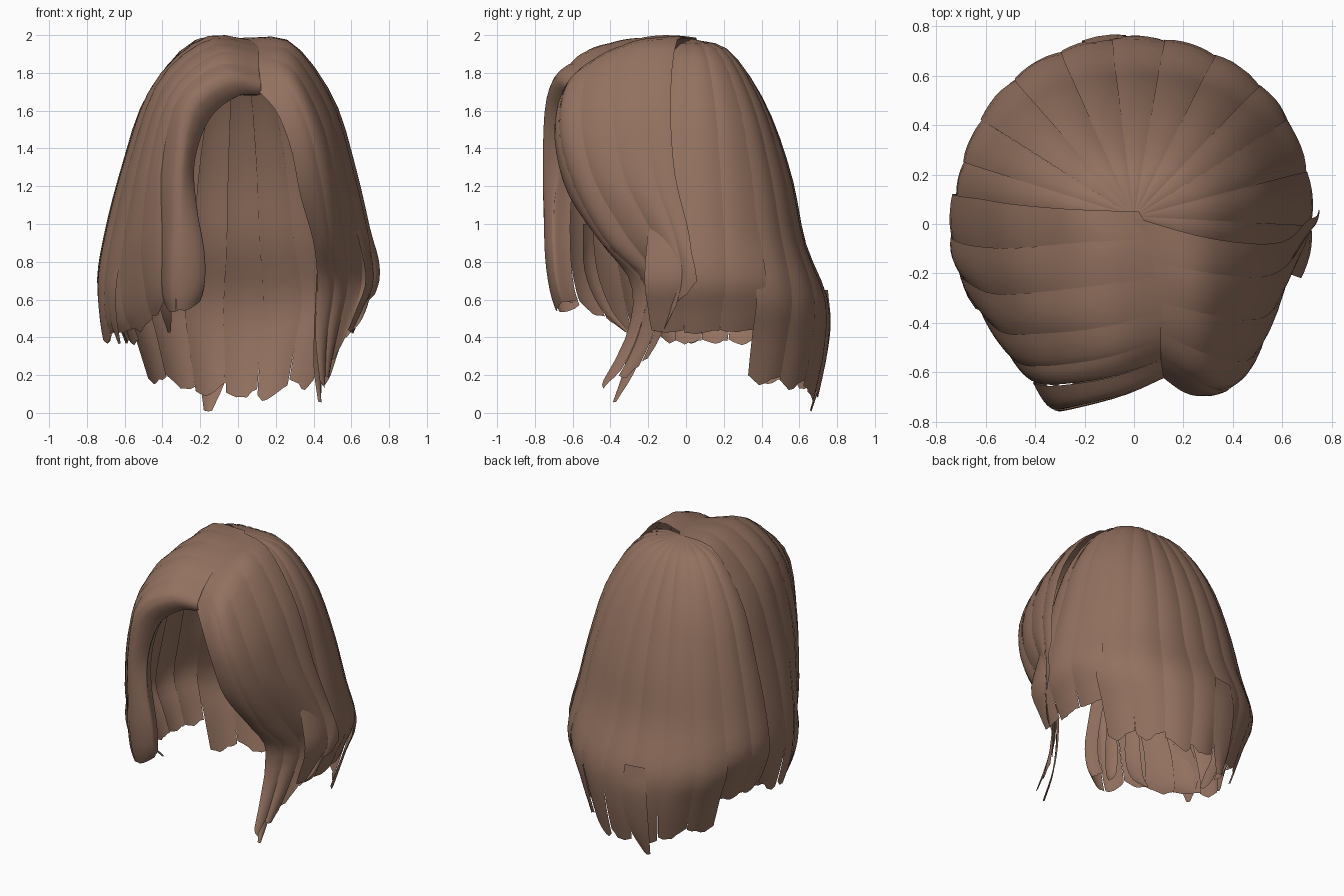
import bpy, bmesh, math, random
from mathutils import Vector

random.seed(4)
if "Cube" in bpy.data.objects:
    bpy.data.objects.remove(bpy.data.objects["Cube"])

BROWN = (0.29, 0.165, 0.115, 1)
hair = bpy.data.materials.new("warm brown hair")
hair.use_nodes = True
hair.diffuse_color = BROWN
shader = next(n for n in hair.node_tree.nodes if n.type == 'BSDF_PRINCIPLED')
shader.inputs["Base Color"].default_value = BROWN
shader.inputs["Roughness"].default_value = 0.8


def spline(points, t):
    """Smooth curve through all points, t from 0 to 1."""
    last = len(points) - 1
    t = min(max(t, 0), 1) * last
    i = min(int(t), last - 1)
    f = t - i
    b, c = points[i], points[i + 1]
    a = points[i - 1] if i else b * 2 - c
    d = points[i + 2] if i + 2 <= last else c * 2 - b
    return b + (c - a) * (f / 2) + (a * 2 - b * 5 + c * 4 - d) * (f * f / 2) \
        + (b * 3 - a - c * 3 + d) * (f ** 3 / 2)


def vectors(rows):
    return [[Vector(p) for p in row] for row in rows]


def outward(p):
    return Vector((p.x, p.y, max(p.z - 1.2, 0))).normalized()


def locks(name, guides, count, lap=0.1, jag=0.1, taper=0.12, lift=0.01, cols=6, rows=22):
    """Overlapping sheets of hair lofted across a fan of guide curves."""
    bm = bmesh.new()
    for k in range(count):
        grid = []
        tip = random.uniform(0.25, 0.75)
        length = 1 - random.uniform(0, jag * 0.5)
        for c in range(cols + 1):
            f = c / cols
            end = length - jag * abs(f - tip) - random.uniform(0, jag * 0.25)
            column = []
            for r in range(rows + 1):
                v = r / rows * end
                width = (1 + lap) * (1 - taper * max(0, v - 0.6) / 0.4)
                u = (k + 0.5 + (f - 0.5) * width) / count
                p = spline([spline(g, v) for g in guides], u)
                rise = lift * (1 - (2 * f - 1) ** 2 + 0.6 * f) * min(1, v * 4)
                column.append(bm.verts.new(p + outward(p) * rise))
            grid.append(column)
        for c in range(cols):
            for r in range(rows):
                bm.faces.new((grid[c][r], grid[c][r + 1], grid[c + 1][r + 1], grid[c + 1][r]))
    # Turn every sheet to face away from the head
    bmesh.ops.recalc_face_normals(bm, faces=bm.faces)
    if sum(f.normal.dot(outward(f.calc_center_median())) for f in bm.faces) < 0:
        bmesh.ops.reverse_faces(bm, faces=bm.faces)
    mesh = bpy.data.meshes.new(name)
    bm.to_mesh(mesh)
    bm.free()
    mesh.materials.append(hair)
    mesh.shade_smooth()
    bpy.context.collection.objects.link(bpy.data.objects.new(name, mesh))


# Crown-to-tip profiles as (reach, height)
SIDE = [(0, 1.98), (0.4, 1.91), (0.68, 1.62), (0.83, 1.27), (0.93, 0.97), (0.99, 0.71), (0.9, 0.54), (0.82, 0.4)]
BACK = [(0, 1.98), (0.27, 1.91), (0.53, 1.62), (0.71, 1.25), (0.81, 0.9), (0.97, 0.6), (0.97, 0.34), (0.88, 0.02)]


def meridian(degrees, drop):
    """Guide curve from the crown down; drop lengthens it and tucks its tip in."""
    a = math.radians(degrees)
    blend = math.sin(a) ** 2
    curve = []
    for i, ((r1, z1), (r2, z2)) in enumerate(zip(SIDE, BACK)):
        r = r1 + (r2 - r1) * blend
        fall = drop if i > 4 else blend
        tuck = 1 - drop * max(0, i - 5) * 0.09
        bulge = 1 + 0.03 * math.sin(2 * a) ** 2
        curve.append(Vector((0.72 * r * bulge * tuck * math.cos(a),
                             0.03 + 0.73 * r * bulge * math.sin(a),
                             z1 + (z2 - z1) * fall)))
    return curve


# Back and sides
locks("back_hair", [meridian(a, 0.55 + 0.45 * math.sin(math.radians(a)) ** 2)
                    for a in range(28, 153, 12)], 7, jag=0.05)
locks("left_side_hair", [meridian(a, 0) for a in (-20, -8, 5, 18, 32)], 3, jag=0.04)
locks("right_side_hair", [meridian(a, 0.12) for a in (148, 162, 175, 188)], 3, jag=0.04)

# Left front, swept away from the parting
locks("left_front_hair", vectors([
    [(.09, -.6, 1.72), (.2, -.68, 1.6), (.28, -.69, 1.4), (.33, -.62, 1.15),
     (.4, -.45, .9), (.42, -.29, .68), (.41, -.32, .4), (.45, -.52, .03)],
    [(.08, -.5, 1.84), (.27, -.62, 1.75), (.39, -.65, 1.5), (.46, -.57, 1.2),
     (.5, -.4, .9), (.52, -.2, .68), (.48, -.24, .4), (.46, -.38, .12)],
    [(.08, -.38, 1.91), (.28, -.45, 1.87), (.46, -.48, 1.56), (.54, -.42, 1.25),
     (.59, -.25, .95), (.61, -.1, .7), (.56, -.12, .48), (.5, -.2, .26)],
    [(.07, -.2, 1.96), (.28, -.24, 1.95), (.49, -.26, 1.64), (.6, -.21, 1.27),
     (.67, -.1, .97), (.7, -.04, .76), (.69, -.05, .64), (.65, -.08, .5)],
    [(-.01, .03, 1.985), (.27, -.05, 1.96), (.5, -.08, 1.66), (.62, -.06, 1.28),
     (.69, .01, .98), (.73, .03, .85), (.745, .05, .76), (.74, .06, .67)]]), 5, jag=0.05)

# Right front, a thick fringe rolled under at its edge
fringe = vectors([
    [(.12, -.6, 1.69), (0, -.64, 1.68), (-.15, -.66, 1.56), (-.23, -.67, 1.33),
     (-.22, -.7, 1.1), (-.18, -.7, .85), (-.18, -.68, .67), (-.21, -.64, .56)],
    [(.12, -.62, 1.75), (-.05, -.69, 1.77), (-.25, -.74, 1.62), (-.31, -.75, 1.3),
     (-.32, -.74, 1), (-.33, -.73, .8), (-.33, -.7, .62), (-.32, -.66, .5)],
    [(.11, -.55, 1.82), (-.1, -.62, 1.84), (-.32, -.65, 1.66), (-.4, -.64, 1.3),
     (-.4, -.63, 1), (-.4, -.61, .8), (-.4, -.58, .64), (-.38, -.55, .56)]])
sweep = vectors([
    [(.11, -.45, 1.89), (-.12, -.52, 1.91), (-.36, -.55, 1.7), (-.47, -.54, 1.35),
     (-.52, -.5, 1), (-.53, -.46, .8), (-.5, -.42, .58), (-.45, -.36, .42)],
    [(.11, -.3, 1.94), (-.15, -.35, 1.96), (-.4, -.37, 1.75), (-.54, -.37, 1.35),
     (-.62, -.32, 1), (-.66, -.28, .75), (-.66, -.24, .52), (-.6, -.2, .4)],
    [(.1, -.1, 1.97), (-.18, -.12, 1.98), (-.45, -.15, 1.72), (-.6, -.15, 1.3),
     (-.69, -.13, .95), (-.73, -.1, .7), (-.72, -.06, .5), (-.69, -.02, .32)],
    [(.02, .05, 1.985), (-.26, .06, 1.95), (-.49, .08, 1.64), (-.61, .1, 1.28),
     (-.69, .11, .97), (-.73, .12, .71), (-.68, .12, .53), (-.62, .12, .4)]])
rolled = [p + Vector((-.03, .09, -.01)) for p in fringe[0]]
locks("right_fringe", [rolled] + fringe, 3, lap=0.05, jag=0.05)
locks("right_front_hair", fringe[2:] + sweep, 5, jag=0.06)


def loose_lock(name, path, width):
    """One slim tapering lock hanging along a path."""
    path = [Vector(p) for p in path]
    across = Vector((-path[0].y, path[0].x, 0)).normalized() * width / 2
    shape = (0.8, 1, 0.8, 0.2)
    edges = [[p + across * s * side for p, s in zip(path, shape)] for side in (-1, 1)]
    locks(name, edges, 1, lap=0, jag=0.02, taper=0, cols=3, rows=12)


# Loose locks below the cheeks and around the nape
loose_lock("left_cheek_lock", [(.44, -.25, .8), (.43, -.24, .5), (.42, -.29, .25), (.43, -.38, .05)], .1)
loose_lock("right_cheek_lock", [(-.42, -.52, 1), (-.41, -.5, .75), (-.38, -.42, .55), (-.36, -.3, .42)], .1)
loose_lock("right_inner_lock", [(-.35, -.64, 1), (-.34, -.63, .8), (-.33, -.62, .65), (-.3, -.6, .58)], .08)
loose_lock("right_jaw_lock", [(-.64, -.3, .85), (-.67, -.27, .65), (-.66, -.24, .5), (-.62, -.2, .36)], .14)
loose_lock("nape_lock", [(-.12, .74, .65), (-.12, .75, .45), (-.13, .71, .2), (-.16, .65, 0)], .18)
